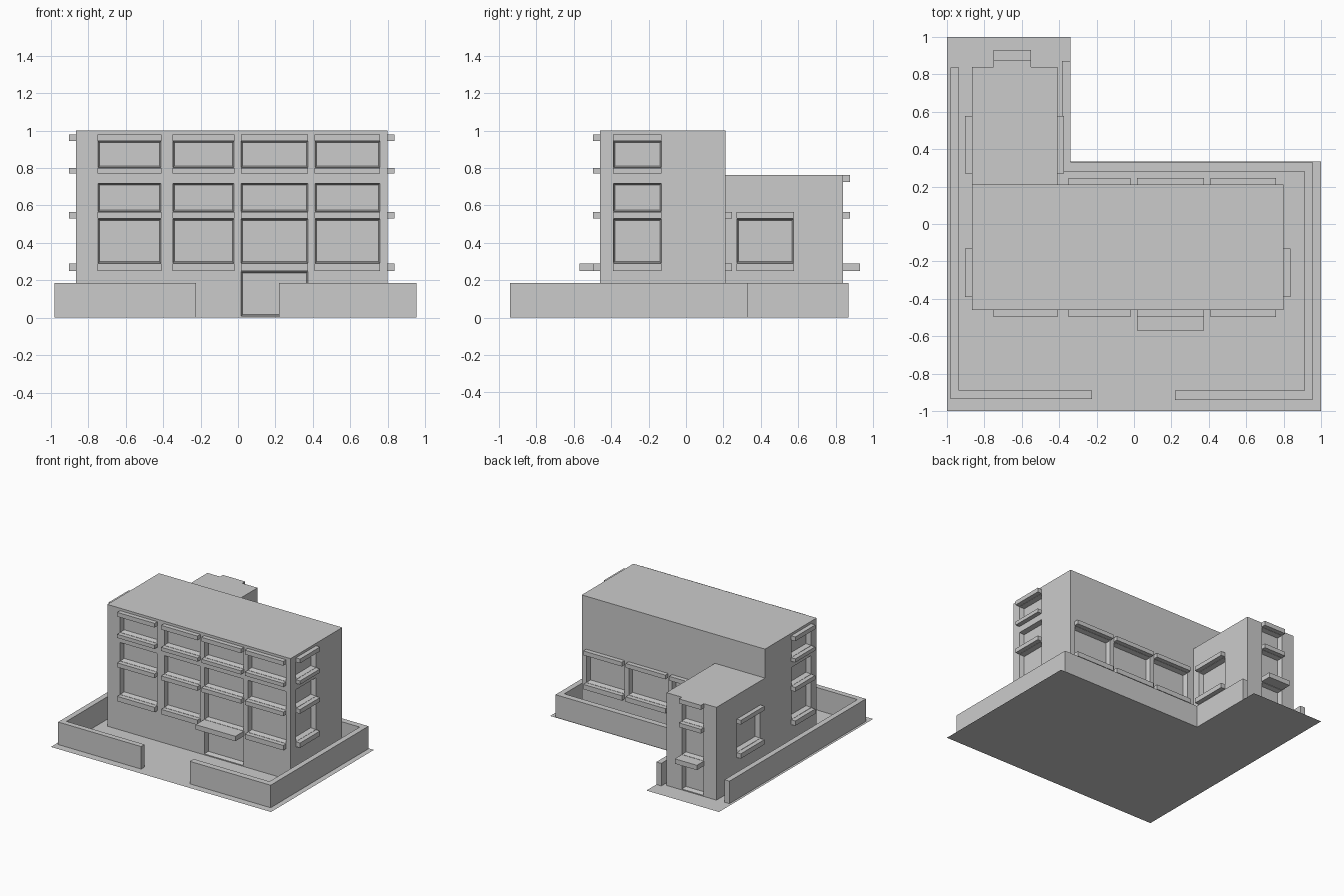
import bpy, bmesh

if "Cube" in bpy.data.objects:
    bpy.data.objects.remove(bpy.data.objects["Cube"])

def finish(name, bm):
    bmesh.ops.recalc_face_normals(bm, faces=bm.faces)
    me = bpy.data.meshes.new(name)
    bm.to_mesh(me)
    bm.free()
    ob = bpy.data.objects.new(name, me)
    bpy.context.collection.objects.link(ob)
    return ob

def prism(name, outline, h):
    bm = bmesh.new()
    face = bm.faces.new([bm.verts.new((x, y, 0)) for x, y in outline])
    if h:
        ret = bmesh.ops.extrude_face_region(bm, geom=[face], use_keep_orig=True)
        bmesh.ops.translate(bm, vec=(0, 0, h),
                            verts=[g for g in ret['geom'] if isinstance(g, bmesh.types.BMVert)])
    return finish(name, bm)

def block(bm, wall, a0, a1, z0, z1, d0, d1, taper=0.0):
    """Box on a wall: a = along wall, d = distance outward; inner end d0 shrinks by taper."""
    axis, pos, sign = wall
    rings = []
    for d, t in ((d0, taper), (d1, 0)):
        ring = []
        for a, z in ((a0+t, z0+t), (a1-t, z0+t), (a1-t, z1-t), (a0+t, z1-t)):
            p = pos + sign * d
            ring.append(bm.verts.new((p, a, z) if axis == 'x' else (a, p, z)))
        rings.append(ring)
    bm.faces.new(rings[0])
    bm.faces.new(rings[1])
    for i in range(4):
        j = (i + 1) % 4
        bm.faces.new((rings[0][i], rings[0][j], rings[1][j], rings[1][i]))

def cut(ob, bm):
    cutter = finish("recess_cutter", bm)
    cutter.hide_render = True
    mod = ob.modifiers.new("recesses", 'BOOLEAN')
    mod.operation, mod.solver, mod.object = 'DIFFERENCE', 'EXACT', cutter
    bpy.context.view_layer.objects.active = ob
    bpy.ops.object.modifier_apply(modifier=mod.name)
    bpy.data.objects.remove(cutter)

# L-shaped ground slab
prism("ground", [(-1, -1), (1, -1), (1, .335), (-.34, .335), (-.34, 1), (-1, 1)], 0)

# Perimeter walls, open at front gate and rear
prism("perimeter_wall_right",
      [(.22, -.94), (.955, -.94), (.955, .33), (-.34, .33), (-.34, .87), (-.385, .87),
       (-.385, .28), (.91, .28), (.91, -.89), (.22, -.89)], .185)
prism("perimeter_wall_left",
      [(-.225, -.935), (-.98, -.935), (-.98, .835), (-.935, .835), (-.935, -.89), (-.225, -.89)], .185)

# Building volumes
X0, X1, Y0, Y1, WX, WY = -.865, .80, -.46, .21, -.41, .84
main = prism("main_block", [(X0, Y0), (X1, Y0), (X1, Y1), (X0, Y1)], 1.0)
wing = prism("rear_wing", [(X0, Y1), (WX, Y1), (WX, WY), (X0, WY)], .762)

front, back = ('y', Y0, -1), ('y', Y1, 1)
left, right = ('x', X0, -1), ('x', X1, 1)
wing_right, wing_back = ('x', WX, 1), ('y', WY, 1)
bays = [(-.75, -.41), (-.35, -.02), (.015, .375), (.41, .76)]
rows = [(.29, .53), (.565, .72), (.80, .945)]
sills = [(.25, .29), (.53, .565), (.77, .80), (.945, .98)]

# Each entry: wall, span, window rows, ledge heights
main_sets = [(front, b, rows, sills) for b in bays]
main_sets += [(w, (-.39, -.13), rows, sills) for w in (left, right)]
main_sets += [(back, b, rows[:1], sills[:2]) for b in bays[1:]]
wing_sets = [(w, (.27, .577), rows[:1], sills[:2]) for w in (left, wing_right)]
wing_sets += [(wing_back, (-.75, -.55), [rows[0], (.565, .725)], sills[:2] + [(.725, .762)])]

# Window and door recesses, ledges
ledges = bmesh.new()
for body, sets, door in ((main, main_sets, (front, bays[2])),
                         (wing, wing_sets, (wing_back, (-.75, -.55)))):
    holes = bmesh.new()
    for wall, (a0, a1), wins, bars in sets:
        for z0, z1 in wins:
            block(holes, wall, a0, a1, z0, z1, -.04, .01, .01)
        for z0, z1 in bars:
            block(ledges, wall, a0, a1, z0, z1, 0, .037)
    block(holes, door[0], *door[1], .006, .248, -.04, .01, .01)
    cut(body, holes)
finish("window_ledges", ledges)

# Door canopies
for name, wall, (a0, a1), reach in (("front_canopy", front, bays[2], .11),
                                    ("rear_canopy", wing_back, (-.75, -.55), .09)):
    bm = bmesh.new()
    block(bm, wall, a0, a1, .25, .29, .037, reach)
    finish(name, bm)
